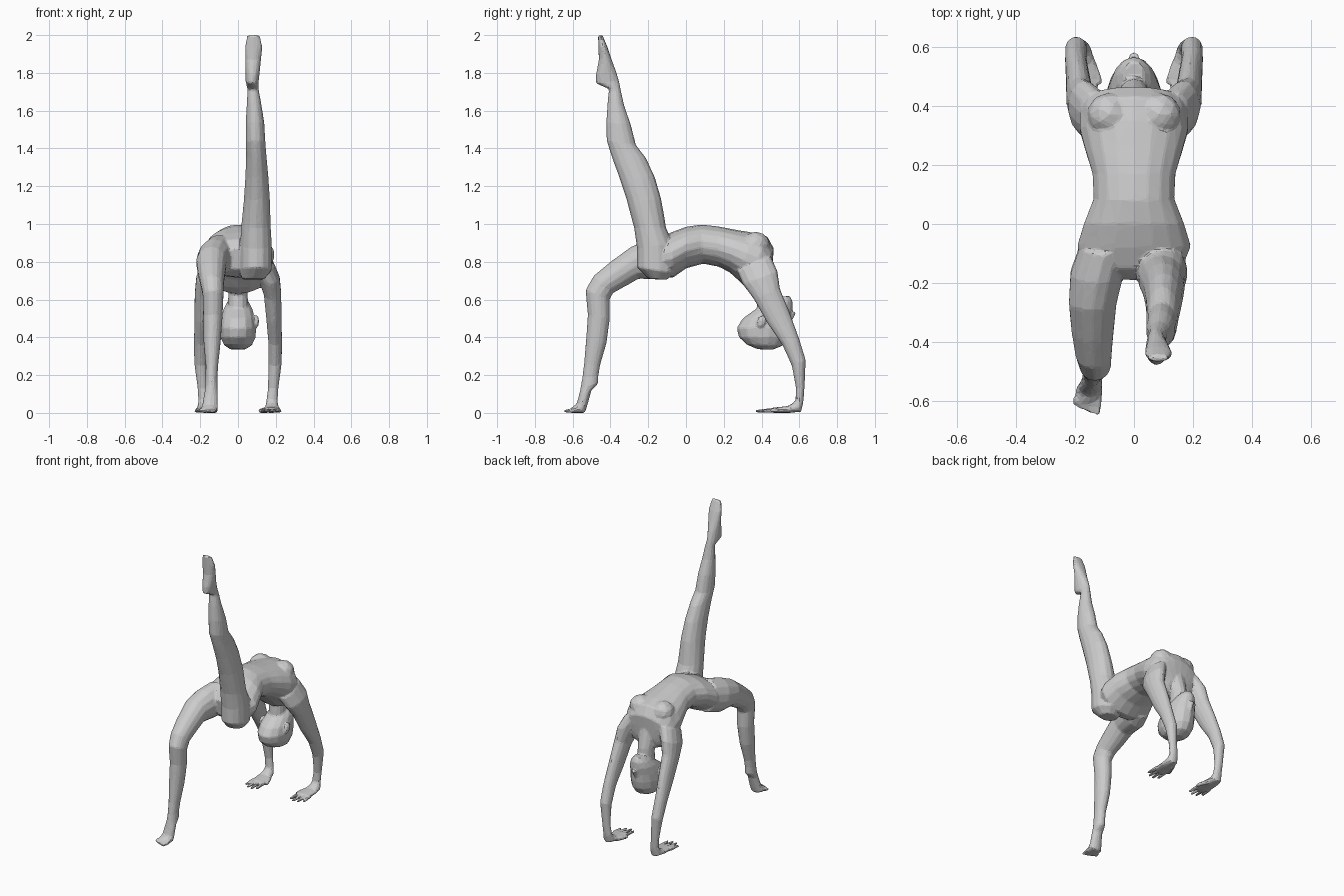
import bpy, bmesh, math
from mathutils import Vector, Matrix

bm = bmesh.new()


def loft(rings, n=14, flip=1):
    """Skin ellipses given as (x, y1, z1, y2, z2, half_width): two side-outline points each."""
    loops = []
    for x, y1, z1, y2, z2, w in rings:
        a, b = Vector((x * flip, y1, z1)), Vector((x * flip, y2, z2))
        c, d = (a + b) / 2, (b - a) / 2
        loops.append([bm.verts.new(c + d * math.cos(t) + Vector((w * math.sin(t), 0, 0)))
                      for t in (2 * math.pi * i / n for i in range(n))])
    for p, q in zip(loops, loops[1:]):
        for i in range(n):
            j = (i + 1) % n
            bm.faces.new((p[i], p[j], q[j], q[i]))
    bm.faces.new(loops[0])
    bm.faces.new(loops[-1])


def ball(pos, size, tilt=0):
    m = Matrix.Translation(pos) @ Matrix.Rotation(tilt, 4, 'X') @ Matrix.Diagonal((*size, 1))
    bmesh.ops.create_icosphere(bm, subdivisions=2, radius=1, matrix=m)


def digit(a, b, r1, r2):
    """Tapered finger or toe between two points."""
    a, b = Vector(a), Vector(b)
    m = Matrix.Translation((a + b) / 2) @ (b - a).to_track_quat('Z', 'Y').to_matrix().to_4x4()
    bmesh.ops.create_cone(bm, cap_ends=True, segments=8, radius1=r1, radius2=r2,
                          depth=(b - a).length, matrix=m)


# Torso, pelvis to collar
loft([(0, -.19, .87, -.17, .76, .08), (0, -.15, .92, -.12, .72, .17),
      (0, -.08, .955, -.07, .715, .195), (0, 0, .985, 0, .765, .172),
      (0, .08, .997, .09, .79, .138), (0, .17, .987, .17, .775, .142),
      (0, .26, .97, .23, .745, .165), (0, .35, .955, .28, .70, .185),
      (0, .43, .935, .32, .66, .185), (0, .465, .87, .36, .63, .175),
      (0, .46, .81, .40, .64, .14), (0, .455, .74, .42, .64, .08)], 18)

# Neck and inverted head
loft([(0, .46, .78, .35, .70, .065), (0, .49, .66, .38, .62, .052),
      (0, .50, .55, .37, .50, .055)])
loft([(0, .38, .337, .46, .335, .04), (0, .32, .362, .51, .355, .075),
      (0, .28, .40, .54, .40, .095), (0, .268, .45, .552, .45, .098),
      (0, .30, .50, .555, .50, .092), (0, .37, .55, .565, .55, .078),
      (0, .42, .585, .565, .59, .058), (0, .46, .61, .55, .62, .034)])
digit((0, .545, .475), (0, .567, .535), .008, .018)

for s in (1, -1):
    # Ears and chest
    ball((.098 * s, .40, .485), (.014, .024, .036), -.4)
    ball((.085 * s, .37, .89), (.075, .075, .07))
    # Arm and palm
    loft([(.13, .45, .83, .27, .75, .06), (.165, .485, .75, .30, .68, .057),
          (.183, .497, .66, .36, .60, .047), (.19, .55, .53, .43, .475, .041),
          (.197, .60, .39, .51, .36, .037), (.196, .634, .28, .56, .25, .036),
          (.187, .628, .14, .582, .13, .028), (.18, .622, .06, .58, .07, .03),
          (.18, .61, .005, .57, .055, .036), (.177, .54, 0, .54, .036, .048),
          (.174, .46, 0, .46, .028, .05)], 14, s)
    # Fingers and thumb
    for i, tip in enumerate((.385, .368, .375, .40)):
        x = .138 + .025 * i
        digit((x * s, .48, .014), ((x + (i - 1.5) * .007) * s, tip, .009), .014, .009)
    digit((.15 * s, .555, .016), (.112 * s, .475, .01), .018, .01)

# Standing leg, up on the toes
loft([(-.10, -.10, .945, -.05, .73, .085), (-.125, -.2, .92, -.13, .705, .092),
      (-.14, -.29, .88, -.25, .71, .082), (-.14, -.4, .80, -.33, .665, .072),
      (-.137, -.49, .725, -.385, .635, .062), (-.132, -.532, .65, -.405, .60, .056),
      (-.133, -.52, .52, -.403, .50, .052), (-.137, -.53, .38, -.42, .37, .046),
      (-.138, -.54, .26, -.455, .25, .034), (-.14, -.55, .18, -.463, .20, .032),
      (-.14, -.557, .14, -.465, .155, .034), (-.142, -.565, .10, -.50, .12, .036),
      (-.148, -.578, .05, -.525, .03, .042), (-.152, -.59, .04, -.535, 0, .046),
      (-.156, -.61, .024, -.61, 0, .046)])
for i, tip in enumerate((-.645, -.64, -.632, -.624, -.615)):
    x = -.12 - .019 * i
    digit((x, -.59, .014), (x - .003, tip, .009), .013, .009)

# Raised leg with pointed foot
loft([(.08, -.2, .71, -.1, .705, .06), (.095, -.26, .77, -.06, .74, .085),
      (.095, -.26, .87, -.07, .90, .086), (.095, -.275, .98, -.105, .98, .08),
      (.1, -.315, 1.13, -.13, 1.13, .07), (.1, -.355, 1.25, -.165, 1.25, .062),
      (.097, -.395, 1.36, -.212, 1.35, .055), (.093, -.42, 1.44, -.265, 1.42, .053),
      (.09, -.422, 1.54, -.293, 1.53, .05), (.085, -.416, 1.64, -.328, 1.63, .039),
      (.08, -.408, 1.715, -.345, 1.71, .03), (.075, -.478, 1.745, -.355, 1.76, .035),
      (.077, -.477, 1.79, -.37, 1.81, .038), (.08, -.462, 1.87, -.393, 1.87, .043),
      (.083, -.464, 1.94, -.413, 1.93, .047), (.082, -.466, 2.0, -.442, 2.0, .035)])

bmesh.ops.recalc_face_normals(bm, faces=bm.faces)
me = bpy.data.meshes.new("bridging_figure")
bm.to_mesh(me)
bm.free()
body = bpy.data.objects.new("bridging_figure", me)
bpy.context.collection.objects.link(body)

# Fuse the parts into one skin, soften the joins, then reduce to low-poly facets
fuse = body.modifiers.new("fuse", 'REMESH')
fuse.mode = 'VOXEL'
fuse.voxel_size = .007
soft = body.modifiers.new("soften", 'SMOOTH')
soft.factor, soft.iterations = .5, 5
low = body.modifiers.new("reduce", 'DECIMATE')
low.ratio = .06
